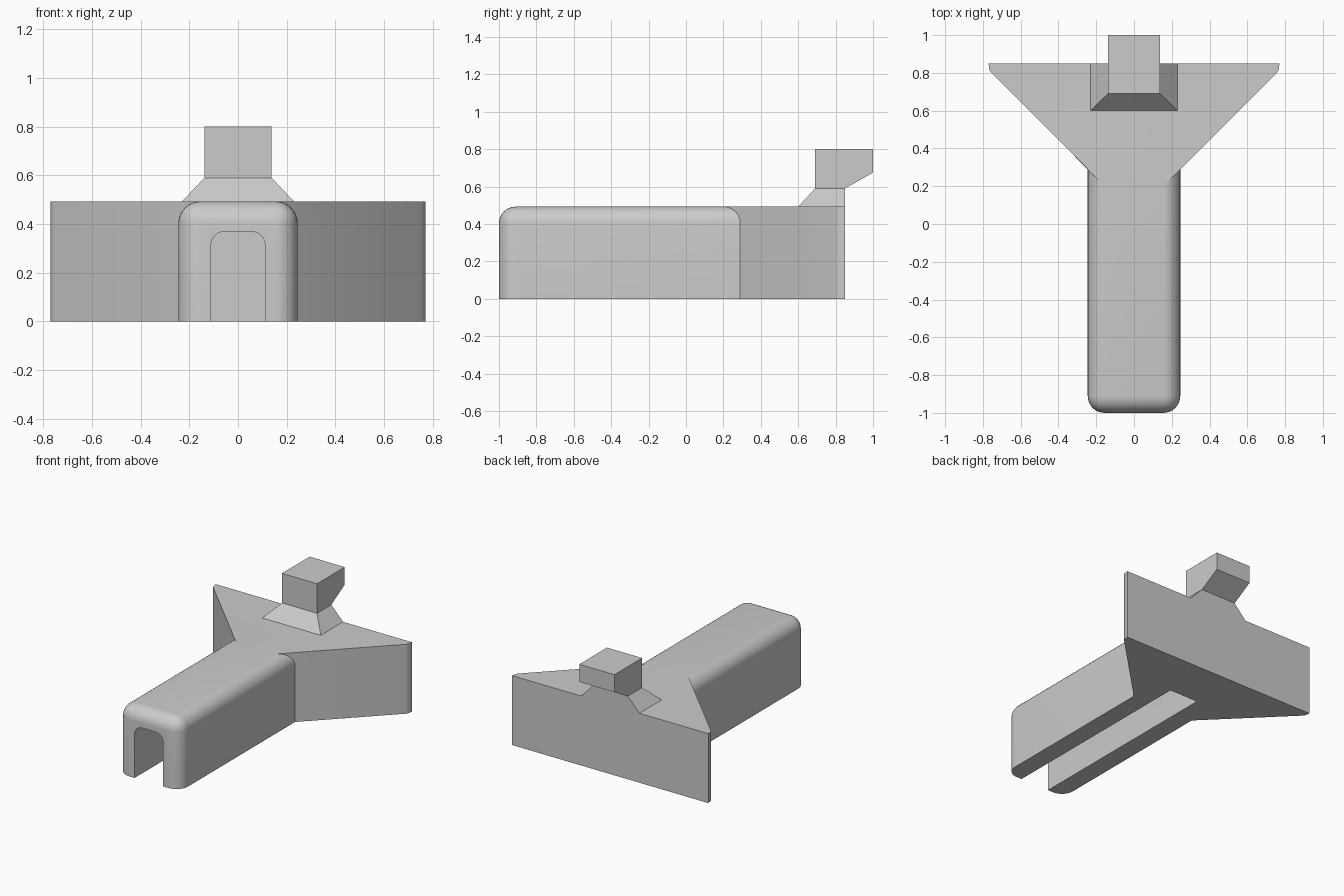
import bpy, bmesh
from mathutils import Vector

cube = bpy.data.objects.get("Cube")
if cube:
    bpy.data.objects.remove(cube, do_unlink=True)

GREY = (0.6, 0.6, 0.6, 1)
grey = bpy.data.materials.new("light grey")
grey.use_nodes = True
grey.diffuse_color = GREY
grey.node_tree.nodes["Principled BSDF"].inputs["Base Color"].default_value = GREY

TOP, HALF, BACK = 0.493, 0.245, 0.85


def finish(name, bm):
    bmesh.ops.recalc_face_normals(bm, faces=bm.faces)
    mesh = bpy.data.meshes.new(name)
    bm.to_mesh(mesh)
    bm.free()
    mesh.materials.append(grey)
    obj = bpy.data.objects.new(name, mesh)
    bpy.context.collection.objects.link(obj)
    return obj


def prism(points, direction):
    """Extrude a closed outline along a direction."""
    bm = bmesh.new()
    face = bm.faces.new([bm.verts.new(p) for p in points])
    new = bmesh.ops.extrude_face_region(bm, geom=[face])["geom"]
    verts = [v for v in new if isinstance(v, bmesh.types.BMVert)]
    bmesh.ops.translate(bm, verts=verts, vec=Vector(direction))
    return bm


def box(x, y0, y1, z0, z1):
    return prism([(-x, y0, z0), (x, y0, z0), (x, y1, z0), (-x, y1, z0)], (0, 0, z1 - z0))


def round_edges(bm, radius, rule):
    edges = [e for e in bm.edges if rule((e.verts[0].co + e.verts[1].co) / 2)]
    bmesh.ops.bevel(bm, geom=edges, offset=radius, segments=8, profile=0.5, affect="EDGES")


def combine(target, other, operation):
    mod = target.modifiers.new(operation.lower(), "BOOLEAN")
    mod.operation, mod.object, mod.solver = operation, other, "EXACT"
    bpy.context.view_layer.objects.active = target
    bpy.ops.object.modifier_apply(modifier=mod.name)
    bpy.data.objects.remove(other, do_unlink=True)


# Long body, rounded along the top sides and around the front end
bm = box(HALF, -1, 0.7, 0, TOP)
round_edges(bm, 0.09, lambda m: (abs(m.x) > 0.2 and m.z > 0.4 and m.y < 0.6)
            or (m.y < -0.9 and m.z > 0.1))
body = finish("body", bm)

# Flared triangular rear section with softened wing tips
half = [(0.17, 0.215), (0.755, 0.80), (0.765, 0.815), (0.77, BACK)]
outline = half + [(-x, y) for x, y in reversed(half)]
wings = finish("wings", prism([(x, y, 0) for x, y in outline], (0, 0, TOP)))
combine(body, wings, "UNION")

# Open slot along the underside with a rounded roof
bm = box(0.112, -1.1, 0.5, -0.1, 0.37)
round_edges(bm, 0.06, lambda m: abs(m.x) > 0.1 and m.z > 0.3)
slot = finish("slot_cutter", bm)
slot.hide_render = True
combine(body, slot, "DIFFERENCE")

# Sloped base of the catch
bm = box(0.23, 0.60, BACK, TOP, 0.59)
for v in bm.verts:
    if v.co.z > 0.55:
        v.co.x *= 0.6
        v.co.y = max(v.co.y, 0.69)
finish("catch_base", bm)

# Catch block overhanging the back
side = [(0.69, 0.59), (BACK, 0.59), (1, 0.675), (1, 0.80), (0.69, 0.80)]
finish("catch_block", prism([(-0.138, y, z) for y, z in side], (0.276, 0, 0)))

# Smooth the rounded edges only
bpy.ops.object.select_all(action="DESELECT")
body.select_set(True)
bpy.context.view_layer.objects.active = body
bpy.ops.object.shade_smooth_by_angle(angle=0.52)
